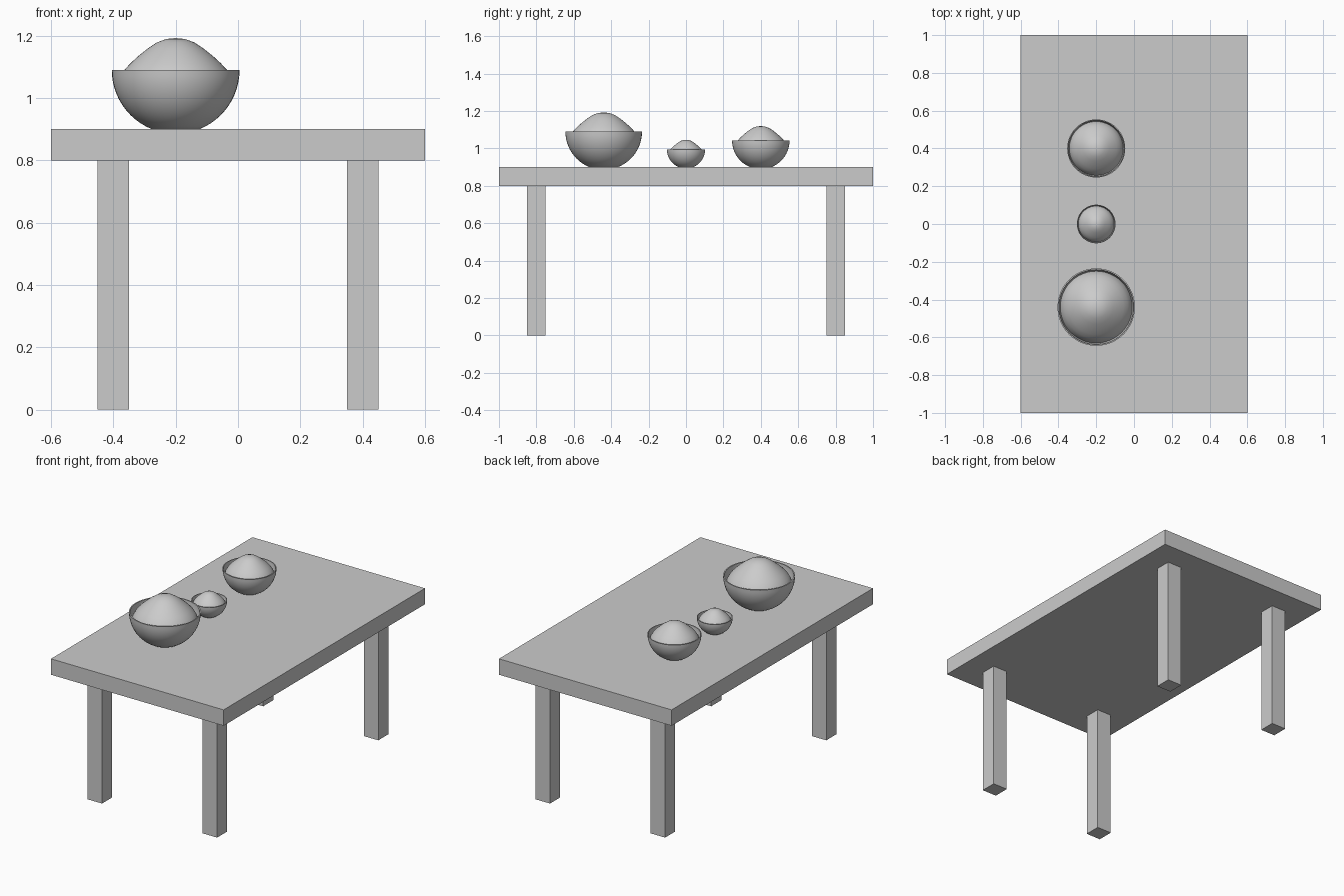
import bpy, bmesh, math

if "Cube" in bpy.data.objects:
    bpy.data.objects.remove(bpy.data.objects["Cube"])

SEGMENTS = 48


def box(name, center, size):
    bpy.ops.mesh.primitive_cube_add(size=1, location=center)
    ob = bpy.context.object
    ob.name = name
    ob.scale = size
    bpy.ops.object.transform_apply(location=False, rotation=False, scale=True)
    return ob


def lathe(name, profile, location, scale):
    bm = bmesh.new()
    verts = [bm.verts.new((r * scale, 0, z * scale)) for r, z in profile]
    edges = [bm.edges.new(pair) for pair in zip(verts, verts[1:])]
    bmesh.ops.spin(bm, geom=verts + edges, cent=(0, 0, 0), axis=(0, 0, 1),
                   angle=2 * math.pi, steps=SEGMENTS, use_duplicate=False)
    bmesh.ops.remove_doubles(bm, verts=bm.verts, dist=1e-5)
    bmesh.ops.recalc_face_normals(bm, faces=bm.faces)
    mesh = bpy.data.meshes.new(name)
    bm.to_mesh(mesh)
    bm.free()
    ob = bpy.data.objects.new(name, mesh)
    ob.location = location
    bpy.context.collection.objects.link(ob)
    bpy.ops.object.select_all(action='DESELECT')
    ob.select_set(True)
    bpy.context.view_layer.objects.active = ob
    bpy.ops.object.shade_smooth_by_angle(angle=math.radians(40))
    return ob


def arc(radius, z_center, z_floor, steps=12):
    # wall of a round bowl, from its flat floor up to the rim
    start = math.asin((z_floor - z_center) / radius)
    return [(radius * math.cos(start * (1 - i / steps)),
             z_center + radius * math.sin(start * (1 - i / steps)))
            for i in range(steps + 1)]


# Table
box("table_top", (0, 0, 0.85), (1.2, 2.0, 0.1))
for side, x in (("left", -0.4), ("right", 0.4)):
    for end, y in (("front", -0.8), ("back", 0.8)):
        box(f"{end}_{side}_leg", (x, y, 0.4), (0.1, 0.1, 0.8))

# Bowl: outer wall, rim, inner wall
outer = arc(0.205, 0.19, 0.0)
inner = arc(0.198, 0.19, 0.008)
bowl_profile = [(0, 0)] + outer + inner[::-1] + [(0, 0.008)]

# Heaped filling, its edge tucked into the bowl wall
heap_profile = [(0, 0.292), (0.03, 0.289), (0.06, 0.278), (0.09, 0.258),
                (0.12, 0.234), (0.145, 0.211), (0.167, 0.187),
                (0.183, 0.160), (0.192, 0.130)]

for name, y, scale in (("large", -0.44, 1.0), ("small", 0.0, 0.5),
                       ("medium", 0.4, 0.75)):
    lathe(f"{name}_bowl", bowl_profile, (-0.2, y, 0.9), scale)
    lathe(f"{name}_bowl_filling", heap_profile, (-0.2, y, 0.9), scale)
